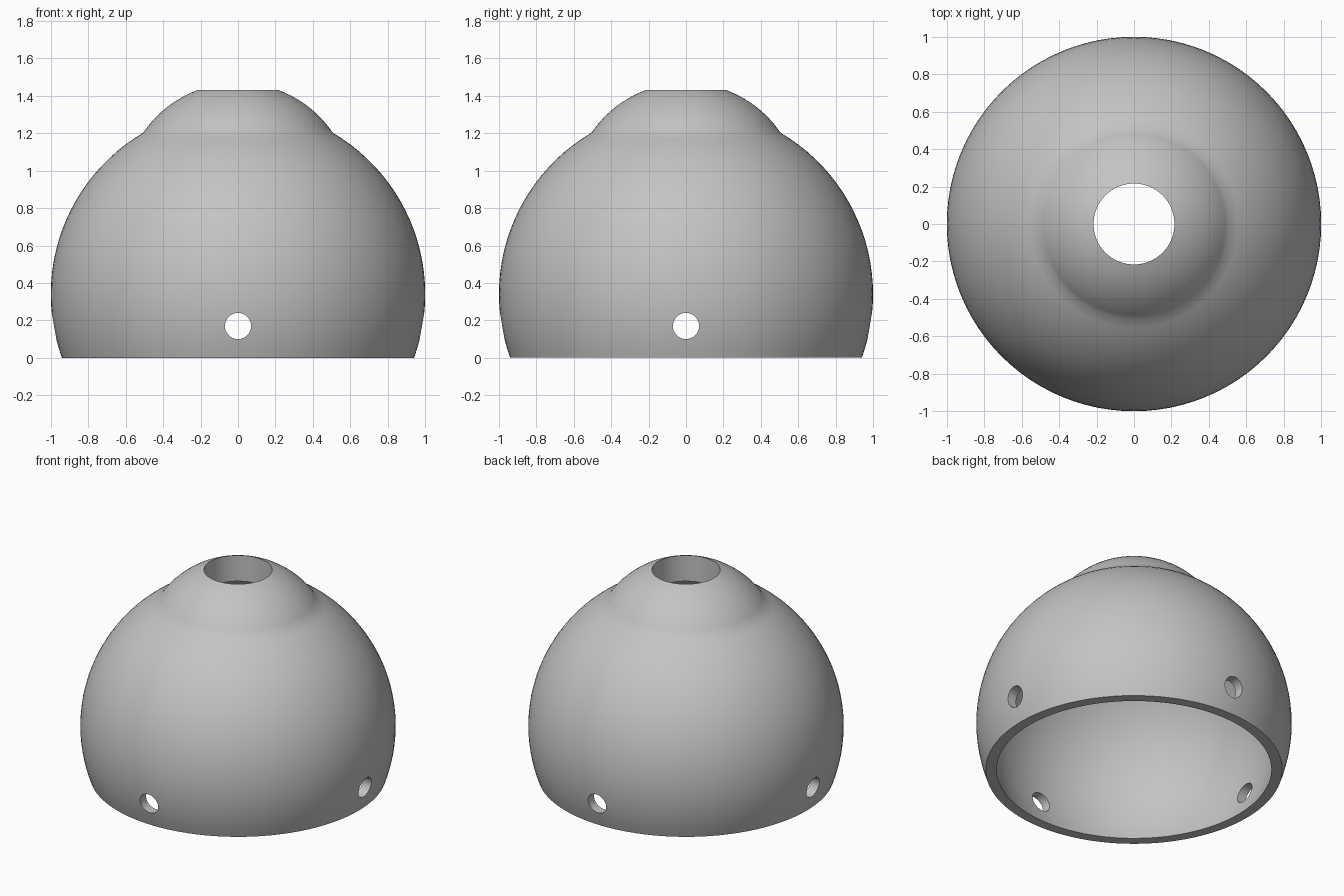
import bpy, bmesh
from math import sin, cos, asin, acos, pi, radians
from mathutils import Matrix, Vector

cube = bpy.data.objects.get("Cube")
if cube:
    bpy.data.objects.remove(cube, do_unlink=True)

CENTRE, OUTER, INNER = 0.34, 1.0, 0.935      # main shell
CAP_CENTRE, CAP_R = 0.857, 0.613             # raised cap
BORE, HOLE, HOLE_Z = 0.216, 0.07, 0.17
STEPS = 96

grey = bpy.data.materials.new("plain grey")
grey.use_nodes = True
grey.diffuse_color = (0.55, 0.55, 0.55, 1)
grey.node_tree.nodes["Principled BSDF"].inputs["Base Color"].default_value = grey.diffuse_color


def arc(centre, radius, start, end, count):
    """Points on a meridian, angles measured from straight up."""
    angles = [start + (end - start) * i / count for i in range(count + 1)]
    return [Vector((radius * sin(a), 0, centre + radius * cos(a))) for a in angles]


def add_object(name, bm):
    mesh = bpy.data.meshes.new(name)
    bm.to_mesh(mesh)
    bm.free()
    obj = bpy.data.objects.new(name, mesh)
    bpy.context.collection.objects.link(obj)
    return obj


# Height where the cap meets the main sphere
gap = CAP_CENTRE - CENTRE
seam_z = (CENTRE + CAP_CENTRE + (OUTER**2 - CAP_R**2) / gap) / 2
seam_outer = acos((seam_z - CENTRE) / OUTER)
seam_cap = acos((seam_z - CAP_CENTRE) / CAP_R)

# Closed wall profile: outer shell up, over the cap, down the bore, inner shell
profile = arc(CENTRE, OUTER, acos(-CENTRE / OUTER), seam_outer, 24)
profile += arc(CAP_CENTRE, CAP_R, seam_cap, asin(BORE / CAP_R), 10)[1:]
profile += arc(CENTRE, INNER, asin(BORE / INNER), acos(-CENTRE / INNER), 28)

bm = bmesh.new()
verts = [bm.verts.new(p) for p in profile]
edges = [bm.edges.new((v, verts[i - 1])) for i, v in enumerate(verts)]
bmesh.ops.spin(bm, geom=verts + edges, cent=(0, 0, 0), axis=(0, 0, 1),
               angle=2 * pi, steps=STEPS, use_duplicate=False)
bmesh.ops.remove_doubles(bm, verts=bm.verts, dist=0.0005)
bmesh.ops.recalc_face_normals(bm, faces=bm.faces)
shell = add_object("domed_shell", bm)
shell.data.materials.append(grey)

# Four side holes, drilled by two crossing rods
for axis in "XY":
    bm = bmesh.new()
    turn = Matrix.Translation((0, 0, HOLE_Z)) @ Matrix.Rotation(radians(90), 4, axis)
    bmesh.ops.create_cone(bm, cap_ends=True, segments=32, radius1=HOLE,
                          radius2=HOLE, depth=3, matrix=turn)
    rod = add_object("hole_cutter", bm)
    rod.hide_render = True
    rod.data.materials.append(grey)
    bpy.context.view_layer.objects.active = shell
    cut = shell.modifiers.new("side holes", 'BOOLEAN')
    cut.operation, cut.solver, cut.object = 'DIFFERENCE', 'EXACT', rod
    bpy.ops.object.modifier_apply(modifier=cut.name)
    bpy.data.objects.remove(rod, do_unlink=True)

# Smooth surface with crisp rims
for obj in bpy.context.selected_objects:
    obj.select_set(False)
shell.select_set(True)
bpy.context.view_layer.objects.active = shell
bpy.ops.object.shade_smooth_by_angle(angle=radians(30))
